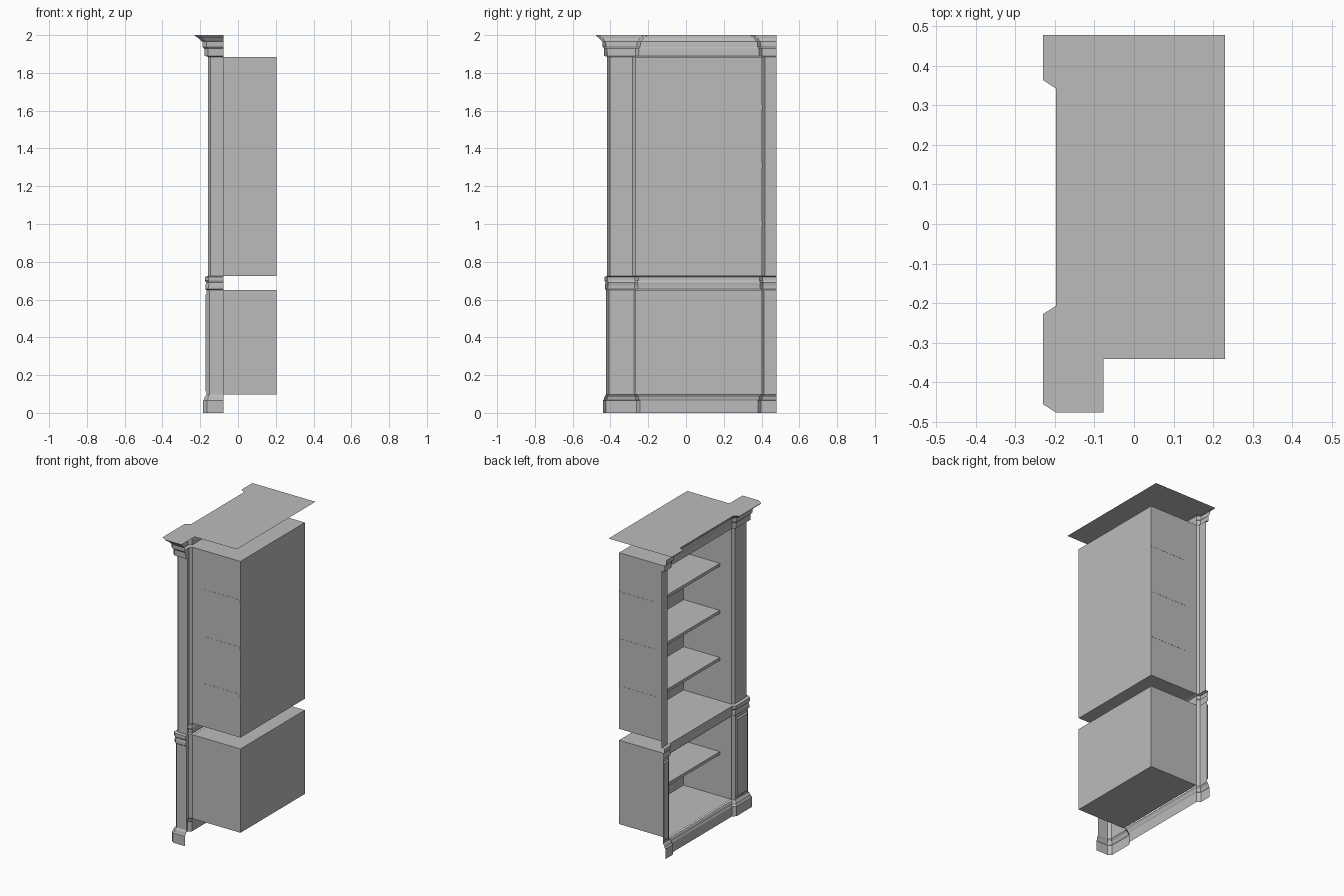
import bpy, bmesh

cube = bpy.data.objects.get("Cube")
if cube:
    bpy.data.objects.remove(cube)

grey = bpy.data.materials.new("light_grey")
grey.use_nodes = True
colour = (0.5, 0.5, 0.5, 1)
grey.diffuse_color = colour
grey.node_tree.nodes["Principled BSDF"].inputs["Base Color"].default_value = colour

BACK = -0.077            # rear edge of the pilaster
LEFT, RIGHT = -0.342, 0.478   # pilaster centre lines
INNER = (LEFT + 0.075, RIGHT - 0.075)   # bay between the pilasters
FRONT = -0.145           # front plane of the bay


def finish(name, bm):
    mesh = bpy.data.meshes.new(name)
    bm.to_mesh(mesh)
    bm.free()
    mesh.materials.append(grey)
    obj = bpy.data.objects.new(name, mesh)
    bpy.context.collection.objects.link(obj)
    return obj


def box(name, x, y, z, open_front=False):
    bm = bmesh.new()
    bmesh.ops.create_cube(bm, size=1)
    for v in bm.verts:
        v.co = [r[0] if c < 0 else r[1] for c, r in zip(v.co, (x, y, z))]
    if open_front:
        bm.normal_update()
        front = [f for f in bm.faces if f.normal.x < -0.5]
        bmesh.ops.delete(bm, geom=front, context="FACES_ONLY")
    return finish(name, bm)


def plan(d):
    """Chamfered plan line: one full pilaster, the bay, then half a pilaster."""
    side, face = 0.075 + 0.84 * d, 0.06 + 0.75 * d
    rear, front = FRONT - 0.72 * d, -0.158 - d
    return [(BACK, LEFT - side), (rear, LEFT - side), (front, LEFT - face),
            (front, LEFT + face), (rear, LEFT + side), (rear, RIGHT - side),
            (front, RIGHT - face), (front, RIGHT)]


def moulding(name, profile, with_bay=True):
    """Carry a (height, projection) profile along the plan line."""
    bm = bmesh.new()
    rows = [[bm.verts.new((x, y, z)) for x, y in plan(d)] for z, d in profile]
    for low, high in zip(rows, rows[1:]):
        for i in range(len(low) - 1):
            if with_bay or i != 4:
                bm.faces.new((low[i + 1], low[i], high[i], high[i + 1]))
    return finish(name, bm)


# Mouldings and pilaster shafts
moulding("plinth", [(0, 0.027), (0.065, 0.027), (0.072, 0.021), (0.085, 0.018), (0.098, 0.008)])
moulding("lower_pilasters", [(0.098, 0.008), (0.65, 0.008)], False)
moulding("waist_moulding", [(0.65, 0.008), (0.655, 0.014), (0.675, 0.014), (0.69, 0.011),
                            (0.7, 0.017), (0.72, 0.017), (0.725, 0)])
moulding("upper_pilasters", [(0.725, 0), (1.885, 0)], False)
moulding("cornice", [(1.885, 0), (1.89, 0.019), (1.93, 0.021), (1.938, 0.029), (1.965, 0.031),
                     (1.972, 0.04), (1.985, 0.052), (1.993, 0.067), (2, 0.072)])

# Raised panels on the lower pilasters, with bevelled borders
for name, y0, y1 in (("left_panel", LEFT - 0.06, LEFT + 0.06),
                     ("right_panel", RIGHT - 0.06, RIGHT)):
    bm = bmesh.new()
    corners = lambda x, m: [bm.verts.new(p) for p in (
        (x, y0 + m, 0.11 + m), (x, y0 + m, 0.632 - m),
        (x, y1 - (m if y1 < RIGHT else 0), 0.632 - m),
        (x, y1 - (m if y1 < RIGHT else 0), 0.11 + m))]
    outer, inner = corners(-0.166, 0), corners(-0.173, 0.009)
    bm.faces.new(inner)
    for i in range(4):
        j = (i + 1) % 4
        bm.faces.new((outer[i], outer[j], inner[j], inner[i]))
    bmesh.ops.recalc_face_normals(bm, faces=bm.faces)
    finish(name, bm)

# Cabinet carcasses, open at the front
box("lower_carcass", (FRONT, 0.205), INNER, (0.098, 0.65), True)
box("upper_carcass", (FRONT, 0.205), INNER, (0.725, 1.885), True)

# Shelves
for i, z in enumerate((1.0, 1.31, 1.62)):
    box(f"upper_shelf_{i + 1}", (-0.06, 0.204), (INNER[0] - 0.001, INNER[1] + 0.001),
        (z - 0.01, z + 0.01))
box("lower_shelf", (-0.06, 0.204), INNER, (0.37, 0.39))

# Flat top sheet following the cornice lip
bm = bmesh.new()
outline = plan(0.072) + [(0.23, RIGHT), (0.23, LEFT), (BACK, LEFT)]
top = bm.faces.new([bm.verts.new((x, y, 2)) for x, y in outline])
top.normal_update()
if top.normal.z < 0:
    top.normal_flip()
finish("top_sheet", bm)
